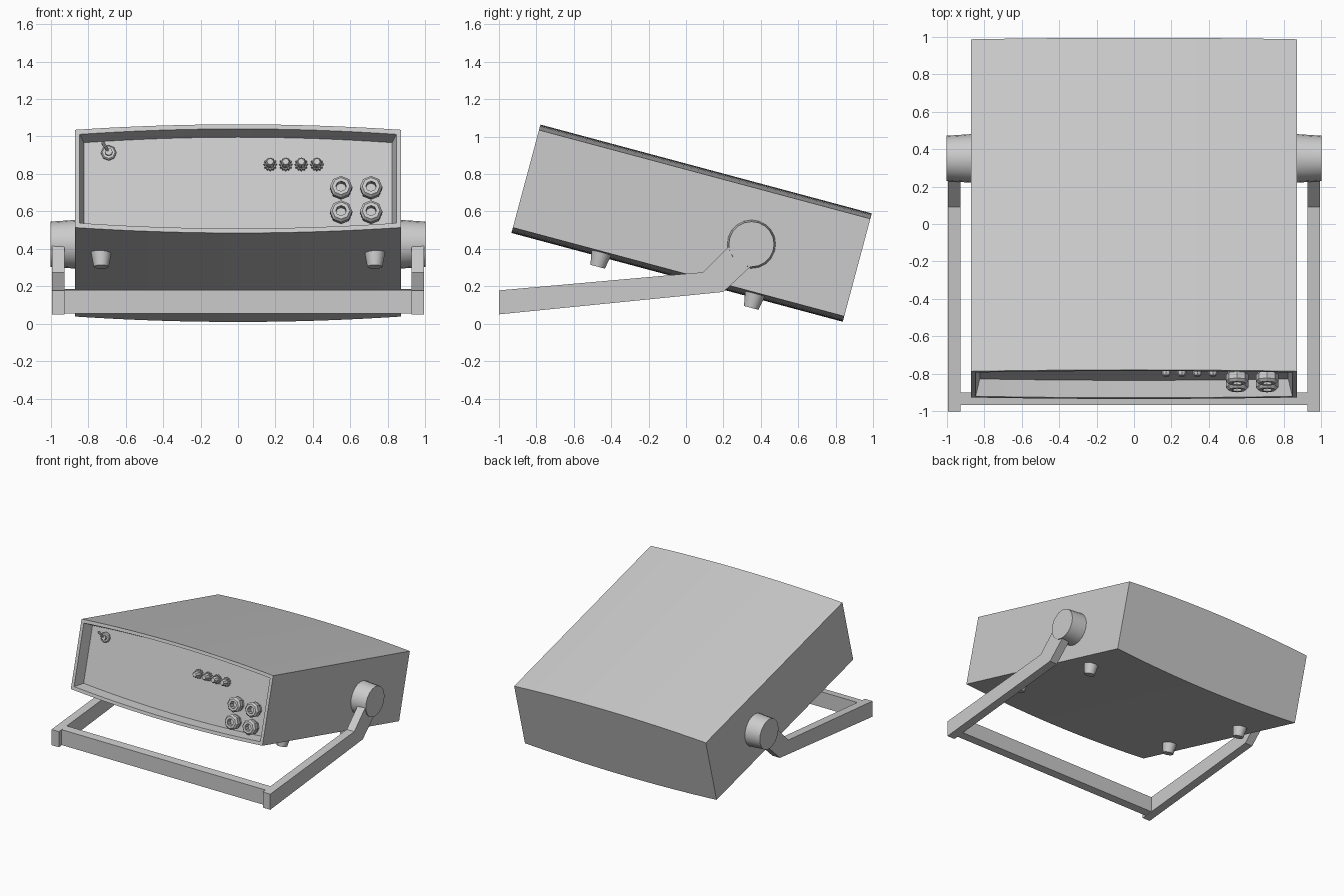
import bpy, bmesh, math
from mathutils import Matrix, Vector

if "Cube" in bpy.data.objects:
    bpy.data.objects.remove(bpy.data.objects["Cube"])

grey = bpy.data.materials.new("light_grey")
grey.use_nodes = True
grey.diffuse_color = (0.6, 0.6, 0.6, 1)
grey.node_tree.nodes["Principled BSDF"].inputs["Base Color"].default_value = (0.6, 0.6, 0.6, 1)

# Case dimensions and its backward tilt
HALF_W, HALF_L, SIDE_H, BULGE = 0.87, 0.917, 0.27, 0.03
PANEL_Y = -HALF_L + 0.09
CASE = Matrix.Translation((0, 0.03, 0.5375)) @ Matrix.Rotation(math.radians(-15), 4, "X")
parts = []


def finish(name, bm, matrix=None):
    bmesh.ops.remove_doubles(bm, verts=bm.verts, dist=1e-5)
    bmesh.ops.recalc_face_normals(bm, faces=bm.faces)
    mesh = bpy.data.meshes.new(name)
    bm.to_mesh(mesh)
    bm.free()
    mesh.materials.append(grey)
    obj = bpy.data.objects.new(name, mesh)
    bpy.context.collection.objects.link(obj)
    if matrix is not None:
        obj.matrix_world = matrix
    parts.append(obj)
    return obj


def loft(name, loops, matrix=None, cap=True):
    """Skin a list of equal-length point loops and close both ends."""
    bm = bmesh.new()
    rings = [[bm.verts.new(p) for p in loop] for loop in loops]
    n = len(rings[0])
    for a, b in zip(rings, rings[1:]):
        for i in range(n):
            j = (i + 1) % n
            bm.faces.new((a[i], a[j], b[j], b[i]))
    if cap:
        bm.faces.new(rings[0])
        bm.faces.new(rings[-1])
    return finish(name, bm, matrix)


def lathe(name, profile, sides, origin, axis, matrix=Matrix(), star=1.0):
    """Turn (radius, height) points round an axis; star pulls in every other corner."""
    loops = []
    for r, h in profile:
        loop = []
        for i in range(sides):
            a = math.tau * i / sides
            k = r * (star if i % 2 else 1)
            loop.append((k * math.cos(a), k * math.sin(a), h))
        loops.append(loop)
    turn = Vector(axis).to_track_quat("Z", "Y").to_matrix().to_4x4()
    return loft(name, loops, matrix @ Matrix.Translation(origin) @ turn)


def extrude_x(name, outline, x0, x1):
    return loft(name, [[(x, y, z) for y, z in outline] for x in (x0, x1)])


def case_section(y, inset, steps=16):
    """Outline with straight sides and bowed top and bottom."""
    w = HALF_W - inset
    top = []
    for i in range(steps + 1):
        t = 2 * i / steps - 1
        top.append((w * t, y, SIDE_H + BULGE * (1 - t * t) - inset))
    return top + [(x, y, -z) for x, y, z in reversed(top)]


# Case with a tapered recess ending in the front panel
loft("case", [case_section(HALF_L, 0), case_section(-HALF_L, 0),
              case_section(-HALF_L, 0.025), case_section(PANEL_Y, 0.047)], CASE)

# Tapered feet
for sx, side in ((1, "left"), (-1, "right")):
    for sy, end in ((-1, "front"), (1, "back")):
        lathe(f"foot_{end}_{side}", [(0.056, 0), (0.04, 0.085)], 12,
              (0.73 * sx, 0.425 * sy, -0.27), (0, 0, -1), CASE)

# Carrying handle: pivots, cranked arms and cross bar
ARM = [(-1, 0.05), (0.2, 0.17), (0.345, 0.305), (0.235, 0.42), (0.09, 0.275), (-1, 0.178)]
BAR = [(-0.965, 0.055), (-0.9, 0.061), (-0.9, 0.187), (-0.965, 0.181)]
for s, side in ((1, "left"), (-1, "right")):
    lathe(f"handle_pivot_{side}", [(0.13, 0), (0.121, 0.135)], 20,
          (0.865 * s, 0.35, 0.425), (s, 0, 0))
    extrude_x(f"handle_arm_{side}", ARM, 0.925 * s, 0.993 * s)
extrude_x("handle_bar", BAR, -0.926, 0.926)

# Sockets with chamfered rims and blind holes
OUT = (0, -1, 0)
for col, x in enumerate((0.55, 0.71)):
    for row, z in enumerate((-0.037, -0.172)):
        lathe(f"socket_{row}_{col}",
              [(0.052, 0), (0.052, 0.02), (0.06, 0.025), (0.06, 0.06), (0.047, 0.075),
               (0.028, 0.075), (0.028, 0.03)], 8, (x, PANEL_Y, z), OUT, CASE)

# Small knobs on toothed collars
for i in range(4):
    spot = (0.172 + 0.083 * i, PANEL_Y, 0.1)
    lathe(f"knob_collar_{i}", [(0.036, 0), (0.034, 0.025)], 24, spot, OUT, CASE, 0.8)
    lathe(f"knob_{i}", [(0.026, 0), (0.026, 0.055), (0.017, 0.07)], 8, spot, OUT, CASE)

# Toggle switch
spot = (-0.69, PANEL_Y, 0.165)
lathe("switch_nut", [(0.041, 0), (0.041, 0.012), (0.034, 0.018)], 8, spot, OUT, CASE)
lathe("switch_collar", [(0.02, 0), (0.02, 0.035)], 10, spot, OUT, CASE)
lathe("switch_lever", [(0.006, 0), (0.01, 0.06), (0.007, 0.068)], 8,
      (-0.69, PANEL_Y - 0.025, 0.165), (-0.033, -0.04, 0.042), CASE)

# Smooth round parts, keep corners crisp
bpy.ops.object.select_all(action="DESELECT")
for obj in parts:
    obj.select_set(True)
bpy.context.view_layer.objects.active = parts[0]
bpy.ops.object.shade_smooth_by_angle(angle=math.radians(30))
